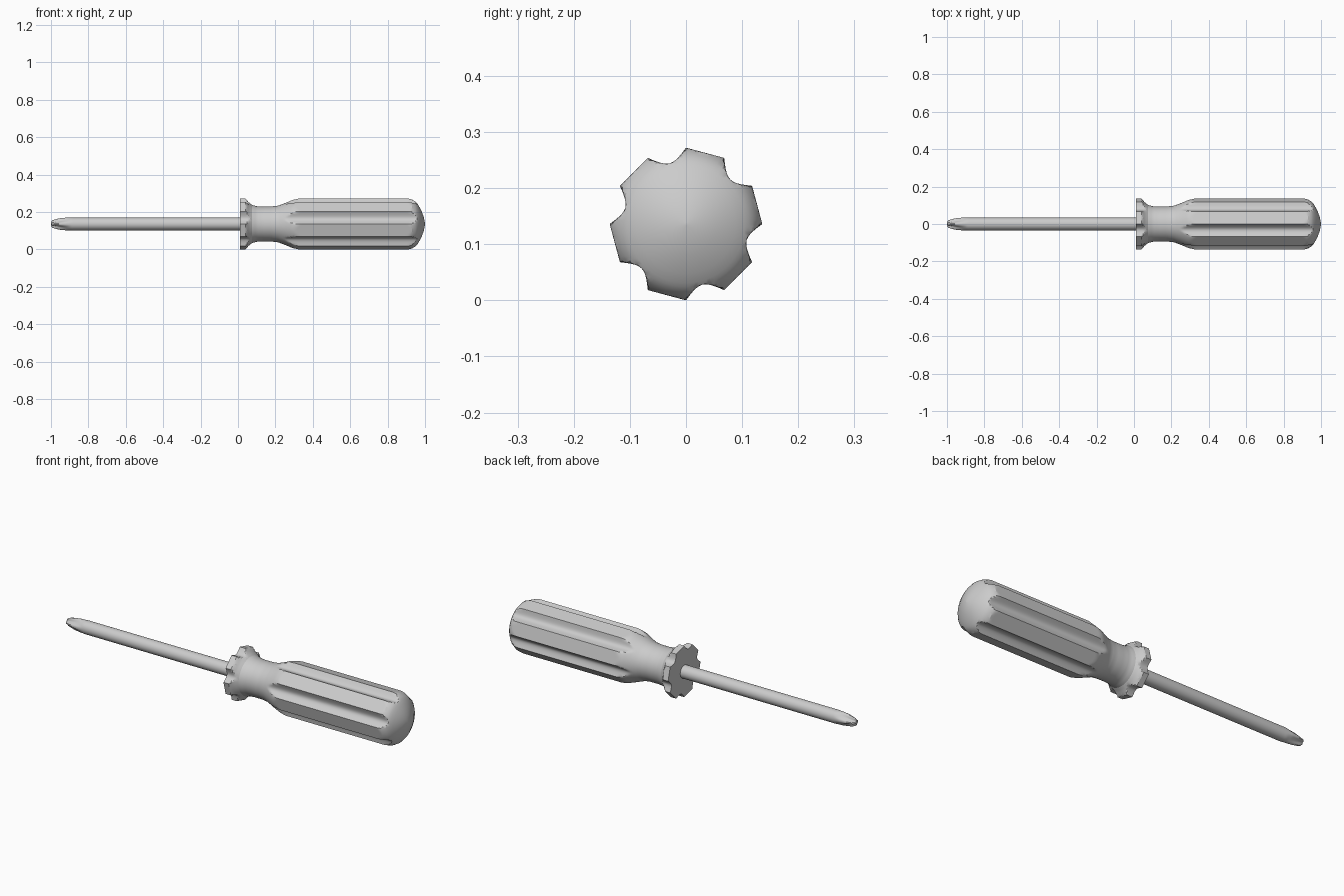
import bpy, bmesh, math

if "Cube" in bpy.data.objects:
    bpy.data.objects.remove(bpy.data.objects["Cube"])

AXIS_Z = 0.136
CORNER = 0.136


def interp(profile, x):
    for (x0, r0), (x1, r1) in zip(profile, profile[1:]):
        if x <= x1:
            return r0 + (r1 - r0) * (x - x0) / (x1 - x0)
    return profile[-1][1]


def stations(profile, step):
    # profile points plus evenly spaced extra rings between them
    xs = [profile[0][0]]
    for (x0, _), (x1, _) in zip(profile, profile[1:]):
        n = max(1, math.ceil((x1 - x0) / step))
        xs += [x0 + (x1 - x0) * i / n for i in range(1, n + 1)]
    return xs


def sweep(name, xs, radius, segs, angle):
    # closed body around the x axis; radius depends on position and angle
    bm = bmesh.new()
    rings = []
    for x in xs:
        ring = []
        for i in range(segs):
            a = 2 * math.pi * i / segs
            r = radius(x, math.degrees(a))
            ring.append(bm.verts.new((x, r * math.cos(a), AXIS_Z + r * math.sin(a))))
        rings.append(ring)
    for r0, r1 in zip(rings, rings[1:]):
        for i in range(segs):
            j = (i + 1) % segs
            bm.faces.new((r0[i], r0[j], r1[j], r1[i]))
    bm.faces.new(rings[0])
    bm.faces.new(rings[-1])
    bmesh.ops.recalc_face_normals(bm, faces=bm.faces[:])
    mesh = bpy.data.meshes.new(name)
    bm.to_mesh(mesh)
    bm.free()
    ob = bpy.data.objects.new(name, mesh)
    bpy.context.collection.objects.link(ob)
    bpy.ops.object.select_all(action='DESELECT')
    ob.select_set(True)
    bpy.context.view_layer.objects.active = ob
    bpy.ops.object.shade_smooth_by_angle(angle=math.radians(angle))
    return ob


# Handle: collar, round neck, fluted grip and domed butt
handle_profile = [(0.01, 0.137), (0.04, 0.137), (0.055, 0.118), (0.075, 0.102),
                  (0.1, 0.095), (0.13, 0.093), (0.18, 0.0935), (0.215, 0.098),
                  (0.25, 0.111), (0.29, 0.128), (0.33, 0.137), (0.905, 0.137),
                  (0.93, 0.131), (0.95, 0.119), (0.962, 0.105), (0.98, 0.072),
                  (0.993, 0.038), (1.0, 0.003)]


def grip_section(deg):
    # twelve-sided outline, every other side hollowed into a flute
    a = deg % 30 - 15
    if int(deg // 30) % 2 == 1:
        t = abs(a) / 15
        return 0.112 + (CORNER - 0.112) * t ** 2
    return CORNER * math.cos(math.radians(15)) / math.cos(math.radians(a))


def handle_radius(x, deg):
    return min(interp(handle_profile, x), grip_section(round(deg, 4)))


sweep("handle", stations(handle_profile, 0.012), handle_radius, 120, 22)

# Shaft with cross-point tip
shaft_profile = [(-1.0, 0.012), (-0.992, 0.02), (-0.975, 0.026), (-0.95, 0.031),
                 (-0.92, 0.034), (-0.88, 0.034), (0.02, 0.034)]


def shaft_radius(x, deg):
    r = interp(shaft_profile, x)
    a = abs(deg % 90 - 45)
    depth = max(0.0, min(1.0, (-0.89 - x) / 0.09))
    return r * (1 - 0.45 * depth * max(0.0, 1 - (a / 33) ** 2))


shaft_xs = [x for x in stations(shaft_profile, 0.01) if x < -0.875] + [0.02]
sweep("shaft", shaft_xs, shaft_radius, 48, 30)
